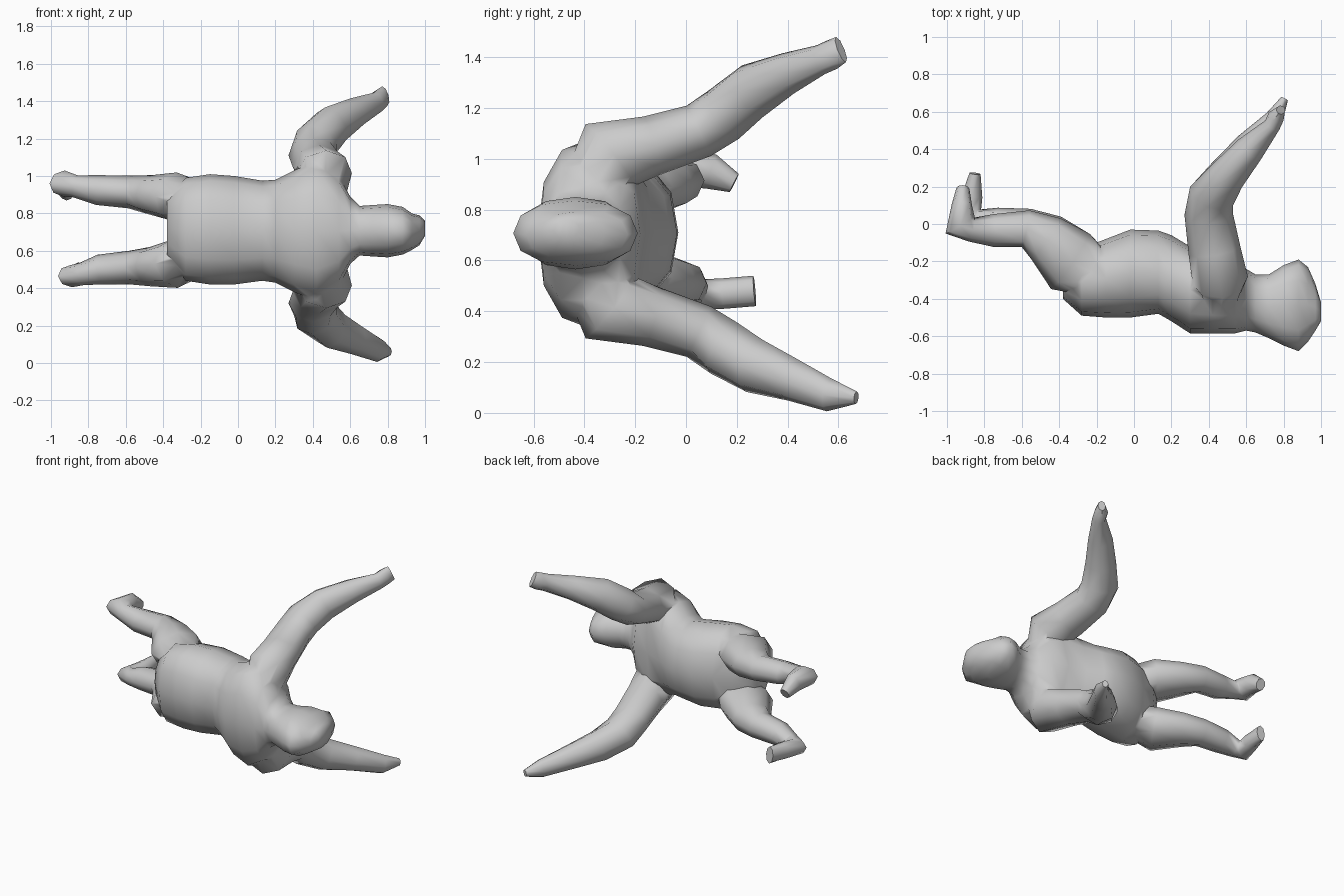
import bpy, bmesh, math
from mathutils import Vector


def power(v, p):
    return math.copysign(abs(v) ** p, v)


def loft(name, sections, sides, p=1.0, axis=None):
    """Skin oval rings; each section is (x, y, z, z-ish radius, sideways radius)."""
    bm = bmesh.new()
    pts = [Vector(s[:3]) for s in sections]
    rings = []
    for i, s in enumerate(sections):
        t = axis
        if t is None:
            t = Vector((0, 0, 0))
            if i > 0:
                t += (pts[i] - pts[i - 1]).normalized()
            if i < len(pts) - 1:
                t += (pts[i + 1] - pts[i]).normalized()
            t.normalize()
        u = Vector((0, 0, 1))
        u = (u - t * u.dot(t)).normalized()
        v = t.cross(u)
        ring = []
        for k in range(sides):
            a = 2 * math.pi * k / sides
            ring.append(bm.verts.new(pts[i] + u * s[3] * power(math.cos(a), p)
                                     + v * s[4] * power(math.sin(a), p)))
        rings.append(ring)
    for r0, r1 in zip(rings, rings[1:]):
        for k in range(sides):
            n = (k + 1) % sides
            bm.faces.new((r0[k], r0[n], r1[n], r1[k]))
    bm.faces.new(rings[0])
    bm.faces.new(rings[-1])
    bmesh.ops.recalc_face_normals(bm, faces=bm.faces)
    me = bpy.data.meshes.new(name)
    bm.to_mesh(me)
    bm.free()
    ob = bpy.data.objects.new(name, me)
    bpy.context.collection.objects.link(ob)
    return ob


def box_sections(rows):
    """Turn (x, y min, y max, z min, z max) rows into loft sections."""
    return [(x, (y0 + y1) / 2, (z0 + z1) / 2, (z1 - z0) / 2, (y1 - y0) / 2)
            for x, y0, y1, z0, z1 in rows]


def flip(sections, mid=0.715):
    return [(x, y, 2 * mid - z, a, b) for x, y, z, a, b in sections]


# torso and head in one skin, from seat to crown
body = loft("body", box_sections([
    (-0.38, -0.40, -0.22, 0.57, 0.88),
    (-0.28, -0.49, -0.13, 0.44, 0.99),
    (-0.15, -0.50, -0.08, 0.42, 1.01),
    (-0.02, -0.50, -0.03, 0.42, 1.00),
    (0.13, -0.48, -0.035, 0.44, 0.975),
    (0.20, -0.52, -0.06, 0.43, 0.98),
    (0.30, -0.585, -0.12, 0.38, 1.03),
    (0.42, -0.585, -0.16, 0.33, 1.08),
    (0.54, -0.585, -0.18, 0.41, 1.00),
    (0.60, -0.57, -0.24, 0.53, 0.89),
    (0.65, -0.58, -0.27, 0.575, 0.84),
    (0.72, -0.61, -0.27, 0.57, 0.845),
    (0.80, -0.65, -0.22, 0.565, 0.85),
    (0.88, -0.68, -0.19, 0.58, 0.835),
    (0.93, -0.63, -0.23, 0.605, 0.80),
    (0.97, -0.57, -0.32, 0.63, 0.79),
    (1.00, -0.52, -0.42, 0.68, 0.76)]), 12, 0.88, Vector((1, 0, 0)))

# arms: shared shoulder and elbow, separate forearms
upper_arm = [
    (0.46, -0.39, 0.83, 0.12, 0.10),
    (0.46, -0.30, 1.015, 0.155, 0.15),
    (0.43, -0.14, 1.05, 0.12, 0.14),
    (0.40, 0.05, 1.11, 0.11, 0.13),
    (0.415, 0.15, 1.175, 0.115, 0.125)]
arm_a = loft("upper_side_arm", upper_arm + [
    (0.50, 0.26, 1.265, 0.115, 0.10),
    (0.62, 0.40, 1.335, 0.085, 0.08),
    (0.74, 0.53, 1.39, 0.06, 0.045),
    (0.76, 0.575, 1.41, 0.06, 0.045),
    (0.785, 0.61, 1.43, 0.055, 0.025)], 8)
arm_b = loft("lower_side_arm", flip(upper_arm) + [
    (0.50, 0.27, 0.185, 0.11, 0.10),
    (0.62, 0.42, 0.13, 0.085, 0.08),
    (0.75, 0.565, 0.07, 0.065, 0.05),
    (0.805, 0.67, 0.06, 0.025, 0.02)], 8)

# legs, ending in feet bent towards +y
leg_a = loft("upper_side_leg", [
    (-0.18, -0.28, 0.86, 0.10, 0.12),
    (-0.34, -0.20, 0.89, 0.13, 0.18),
    (-0.47, -0.08, 0.90, 0.105, 0.135),
    (-0.58, -0.025, 0.915, 0.088, 0.10),
    (-0.75, -0.035, 0.925, 0.08, 0.088),
    (-0.87, -0.03, 0.945, 0.06, 0.065),
    (-0.93, -0.005, 0.96, 0.07, 0.09),
    (-0.92, 0.10, 0.95, 0.07, 0.055),
    (-0.915, 0.19, 0.905, 0.04, 0.035)], 8)
leg_b = loft("lower_side_leg", [
    (-0.18, -0.28, 0.58, 0.10, 0.12),
    (-0.34, -0.20, 0.53, 0.13, 0.18),
    (-0.47, -0.07, 0.515, 0.105, 0.135),
    (-0.58, -0.015, 0.51, 0.09, 0.10),
    (-0.74, 0.0, 0.50, 0.08, 0.088),
    (-0.84, 0.02, 0.475, 0.06, 0.065),
    (-0.89, 0.045, 0.465, 0.06, 0.08),
    (-0.865, 0.15, 0.47, 0.06, 0.055),
    (-0.85, 0.27, 0.48, 0.06, 0.03)], 8)

# merge the limbs into one continuous skin
bpy.context.view_layer.objects.active = body
body.select_set(True)
for limb in (arm_a, arm_b, leg_a, leg_b):
    mod = body.modifiers.new("merge", 'BOOLEAN')
    mod.operation = 'UNION'
    mod.solver = 'EXACT'
    mod.object = limb
    bpy.ops.object.modifier_apply(modifier=mod.name)
    bpy.data.objects.remove(limb)

# tidy slivers along the joins and smooth the skin
bm = bmesh.new()
bm.from_mesh(body.data)
bmesh.ops.remove_doubles(bm, verts=bm.verts, dist=0.012)
bmesh.ops.triangulate(bm, faces=[f for f in bm.faces if len(f.verts) > 4])
bm.to_mesh(body.data)
bm.free()
bpy.ops.object.shade_smooth_by_angle(angle=math.radians(65))
